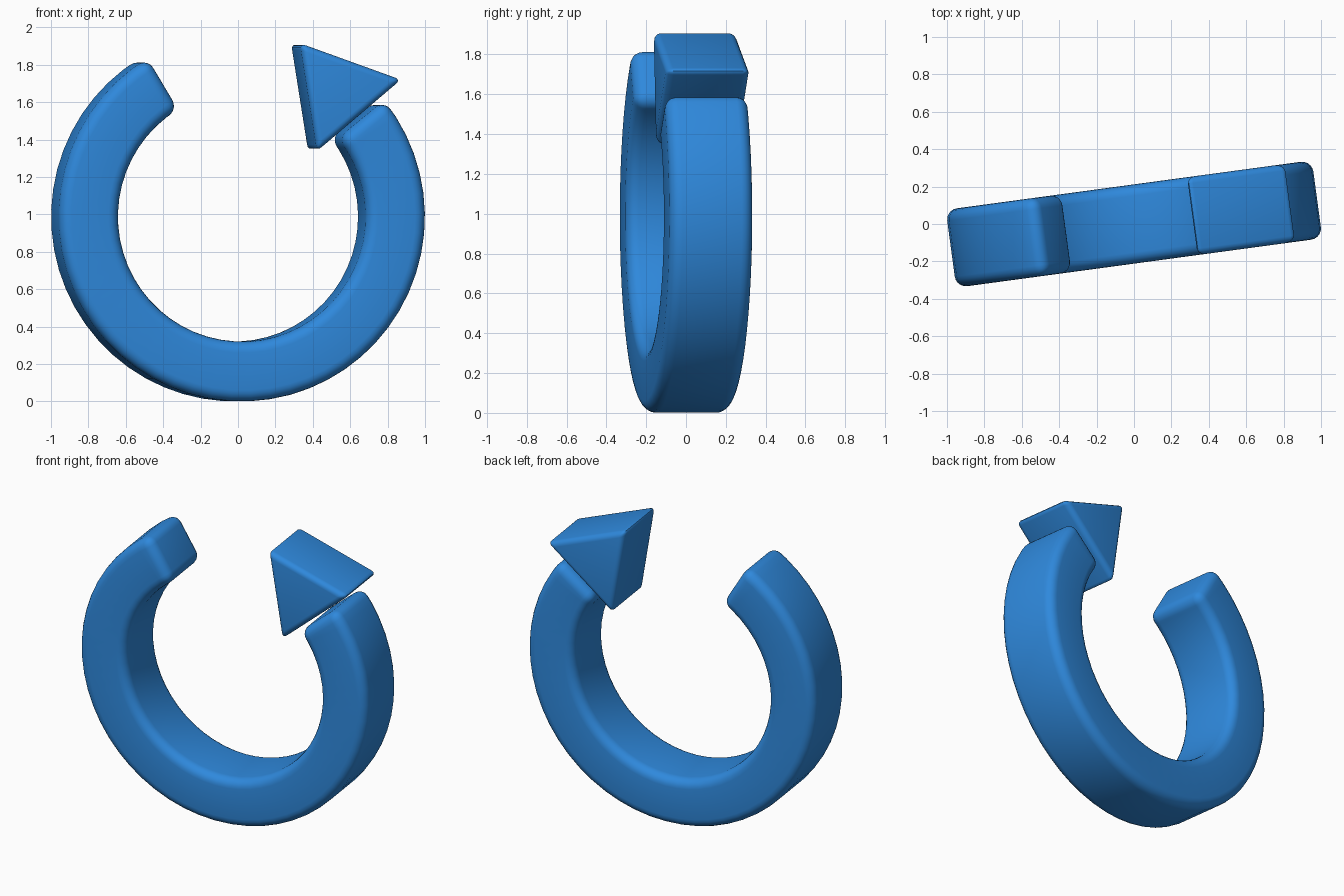
import bpy, bmesh, math

if "Cube" in bpy.data.objects:
    bpy.data.objects.remove(bpy.data.objects["Cube"])

TURN = math.radians(7.7)      # whole model is turned about z
HALF = 0.21                   # half thickness
CENTRE = 0.988
OUTER, INNER = 0.988, 0.668
START, END = math.radians(121), math.radians(399)

blue = bpy.data.materials.new("blue")
blue.diffuse_color = (0.028, 0.25, 0.72, 1)
blue.use_nodes = True
blue.node_tree.nodes["Principled BSDF"].inputs["Base Color"].default_value = blue.diffuse_color


def rounded_part(name, bm, width, segments):
    """Turn a bmesh into a smooth part with rounded edges."""
    bmesh.ops.recalc_face_normals(bm, faces=bm.faces)
    mesh = bpy.data.meshes.new(name)
    bm.to_mesh(mesh)
    bm.free()
    obj = bpy.data.objects.new(name, mesh)
    bpy.context.collection.objects.link(obj)
    mesh.materials.append(blue)
    obj.rotation_euler.z = TURN
    bevel = obj.modifiers.new("rounded_edges", 'BEVEL')
    bevel.width = width
    bevel.segments = segments
    bevel.limit_method = 'ANGLE'
    bevel.angle_limit = math.radians(30)
    bevel.use_clamp_overlap = False
    bpy.context.view_layer.update()
    # bake the bevel, then shade
    bpy.ops.object.select_all(action='DESELECT')
    obj.select_set(True)
    bpy.context.view_layer.objects.active = obj
    bpy.ops.object.modifier_apply(modifier=bevel.name)
    bpy.ops.object.shade_smooth_by_angle(angle=math.radians(35))
    return obj


# open ring: rectangular section swept around the arc
bm = bmesh.new()
STEPS = 44
rings = []
for i in range(STEPS + 1):
    a = START + (END - START) * i / STEPS
    rings.append([bm.verts.new((r * math.cos(a), y, CENTRE + r * math.sin(a)))
                  for r, y in ((INNER, -HALF), (OUTER, -HALF),
                               (OUTER, HALF), (INNER, HALF))])
for a, b in zip(rings, rings[1:]):
    for k in range(4):
        n = (k + 1) % 4
        bm.faces.new((a[k], a[n], b[n], b[k]))
bm.faces.new(rings[0])
bm.faces.new(rings[-1])
rounded_part("open_ring", bm, 0.06, 5)

# arrowhead: triangular prism over the right end of the ring
bm = bmesh.new()
corners = [(0.310, 1.915), (0.402, 1.338), (0.855, 1.72)]
face = bm.faces.new([bm.verts.new((x, -HALF, z)) for x, z in corners])
ext = bmesh.ops.extrude_face_region(bm, geom=[face], use_keep_orig=True)
moved = [v for v in ext["geom"] if isinstance(v, bmesh.types.BMVert)]
bmesh.ops.translate(bm, verts=moved, vec=(0, 2 * HALF, 0))
rounded_part("arrowhead", bm, 0.035, 4)
